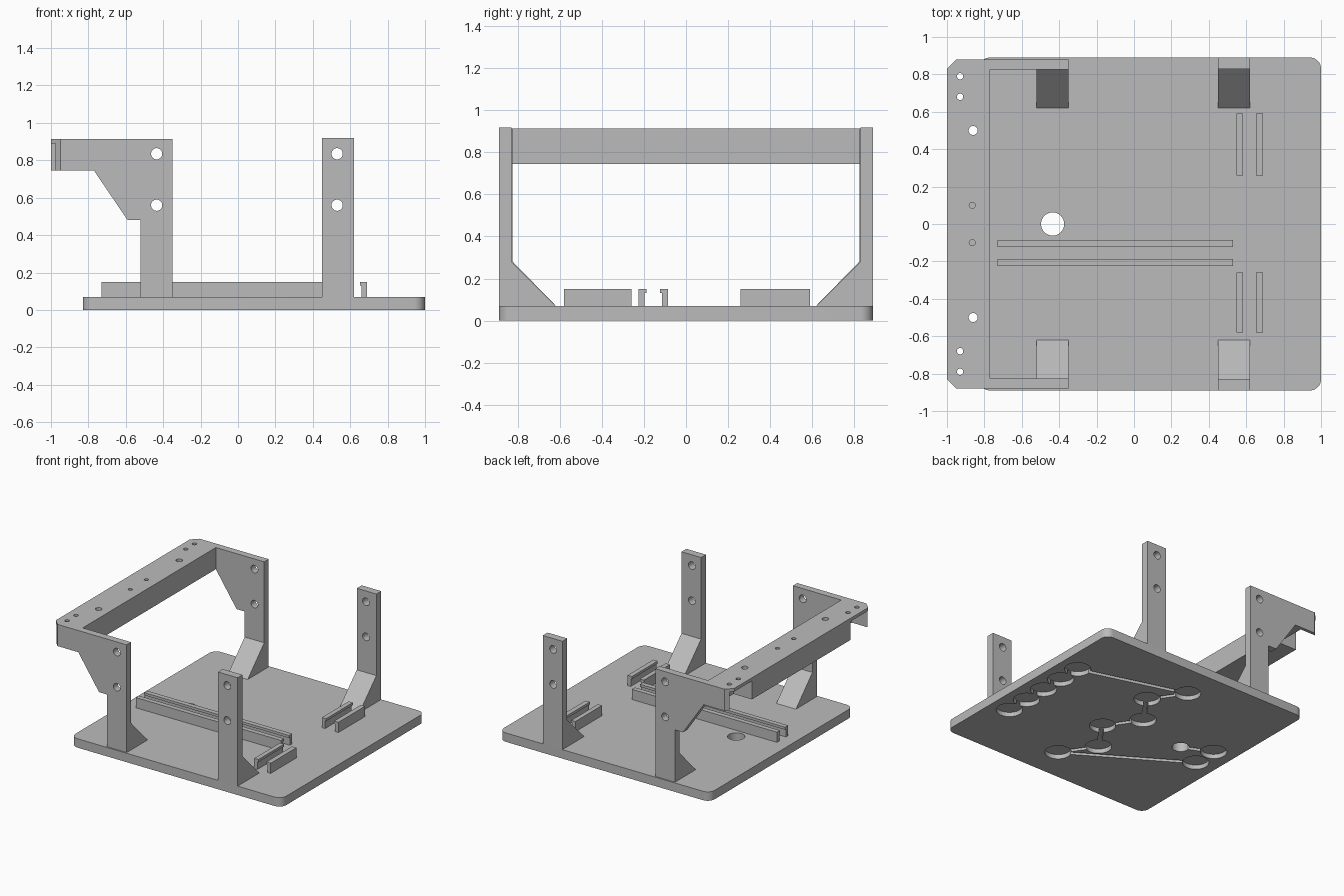
import bpy, math
from mathutils import Matrix, Vector

cube = bpy.data.objects.get("Cube")
if cube:
    bpy.data.objects.remove(cube, do_unlink=True)

grey = bpy.data.materials.new("plain grey")
grey.use_nodes = True
grey.diffuse_color = (0.5, 0.5, 0.5, 1)
grey.node_tree.nodes["Principled BSDF"].inputs["Base Color"].default_value = (0.5, 0.5, 0.5, 1)

# Maps profile (u, v) plus extrusion depth w onto world axes
AXES = {
    "x": lambda u, v, w: (w, u, v),
    "y": lambda u, v, w: (u, w, v),
    "z": lambda u, v, w: (u, v, w),
}


def prism(name, profile, lo, hi, axis="z"):
    """Extrude a closed profile from lo to hi along an axis."""
    n = len(profile)
    verts = [AXES[axis](u, v, w) for w in (lo, hi) for u, v in profile]
    faces = [list(range(n))[::-1], list(range(n, 2 * n))]
    faces += [[i, (i + 1) % n, n + (i + 1) % n, n + i] for i in range(n)]
    mesh = bpy.data.meshes.new(name)
    mesh.from_pydata(verts, [], faces)
    area = sum(profile[i][0] * profile[(i + 1) % n][1]
               - profile[(i + 1) % n][0] * profile[i][1] for i in range(n))
    if (area < 0) != (axis == "y"):
        mesh.flip_normals()
    mesh.materials.append(grey)
    obj = bpy.data.objects.new(name, mesh)
    bpy.context.collection.objects.link(obj)
    return obj


def box(name, x, y, z):
    return prism(name, [(x[0], y[0]), (x[1], y[0]), (x[1], y[1]), (x[0], y[1])], *z)


def disc(name, u, v, r, lo, hi, axis="z", sides=32):
    ring = [(u + r * math.cos(math.tau * i / sides), v + r * math.sin(math.tau * i / sides))
            for i in range(sides)]
    return prism(name, ring, lo, hi, axis)


def cut(obj, cutter):
    """Subtract the cutter from the object, then discard it."""
    mod = obj.modifiers.new("cut", "BOOLEAN")
    mod.operation, mod.solver, mod.object = "DIFFERENCE", "EXACT", cutter
    cutter.hide_render = True
    bpy.context.view_layer.objects.active = obj
    bpy.ops.object.modifier_apply(modifier=mod.name)
    bpy.data.objects.remove(cutter, do_unlink=True)


def smooth(obj):
    bpy.ops.object.select_all(action="DESELECT")
    obj.select_set(True)
    bpy.context.view_layer.objects.active = obj
    bpy.ops.object.shade_smooth_by_angle(angle=math.radians(30))


# Base plate with rounded corners
R, T = 0.06, 0.07
outline = []
for k, (cx, cy) in enumerate([(1 - R, 0.89 - R), (-0.83 + R, 0.89 - R),
                              (-0.83 + R, -0.89 + R), (1 - R, -0.89 + R)]):
    for i in range(9):
        a = math.pi / 2 * (k + i / 8)
        outline.append((cx + R * math.cos(a), cy + R * math.sin(a)))
base = prism("base_plate", outline, 0, T)
cut(base, disc("cable_hole", -0.435, 0, 0.062, -0.1, 0.2))

# Round pockets and wire channels in the underside
DEPTH = 0.035
row = [(0.845, 0.19 * i) for i in range(-2, 3)]
zigzag = [(0.02 if i % 2 == 0 else 0.19, 0.62 - 0.248 * i) for i in range(6)]
tail = [(-0.66, -0.1), (-0.66, 0.1)]
for p in row + zigzag + tail:
    cut(base, disc("pocket", *p, 0.095, -0.05, DEPTH))
path = row + zigzag + tail[:1]
for a, b in list(zip(path, path[1:])) + [(tail[1], (-0.435, 0))]:
    a, b = Vector(a), Vector(b)
    side = (b - a).normalized().orthogonal() * 0.016
    channel = [tuple(p) for p in (a - side, b - side, b + side, a + side)]
    cut(base, prism("channel", channel, -0.05, DEPTH - 0.002))
smooth(base)

# Uprights, arms and gussets on both sides
arm = [(-0.35, T), (-0.35, 0.915), (-0.77, 0.915), (-0.77, 0.745),
       (-0.59, 0.48), (-0.52, 0.48), (-0.52, T)]
post = [(0.45, T), (0.62, T), (0.62, 0.92), (0.45, 0.92)]
for s, label in ((1, "back"), (-1, "front")):
    for name, profile, inner, outer, hx, x in (
            ("arm_upright", arm, 0.825, 0.88, -0.435, (-0.52, -0.35)),
            ("plain_upright", post, 0.83, 0.89, 0.53, (0.45, 0.62))):
        lo, hi = sorted((s * inner, s * outer))
        upright = prism(f"{label}_{name}", profile, lo, hi, "y")
        for z in (0.56, 0.835):
            cut(upright, disc("bolt_hole", hx, z, 0.03, lo - 0.1, hi + 0.1, "y"))
        smooth(upright)
        brace = [(s * inner, T), (s * inner, 0.28), (s * 0.62, T)]
        prism(f"{label}_{name}_gusset", brace, *x, "x")

# Crossbar with chamfered ends, joining the two arms
bar = prism("crossbar", [(-0.77, -0.88), (-0.77, 0.88), (-0.95, 0.88), (-1, 0.83),
                         (-1, -0.83), (-0.95, -0.88)], 0.745, 0.915)
for s in (1, -1):
    y = sorted((s * 0.61, s * 0.855))
    cut(bar, box("end_pocket", (-1.1, -0.84), y, (0.6, 0.89)))
    for x, hy, r, bottom in ((-0.93, 0.79, 0.017, 0.6), (-0.93, 0.68, 0.017, 0.6),
                             (-0.86, 0.5, 0.024, 0.6), (-0.865, 0.1, 0.016, 0.8)):
        cut(bar, disc("screw_hole", x, s * hy, r, bottom, 1.0))
smooth(bar)


def rail(name, outer, inner, lo, hi, axis):
    """Upright rail whose small lip points from outer towards inner."""
    stem = outer + (inner - outer) * 0.75
    prism(name, [(outer, T), (stem, T), (stem, 0.13), (inner, 0.13),
                 (inner, 0.15), (outer, 0.15)], lo, hi, axis)


# Long pair of rails
rail("long_rail_front", -0.225, -0.187, -0.73, 0.53, "x")
rail("long_rail_back", -0.085, -0.123, -0.73, 0.53, "x")

# Short pairs of rails
for label, lo, hi in (("front", -0.58, -0.26), ("back", 0.26, 0.59)):
    rail(f"short_rail_inner_{label}", 0.547, 0.583, lo, hi, "y")
    rail(f"short_rail_outer_{label}", 0.69, 0.652, lo, hi, "y")
